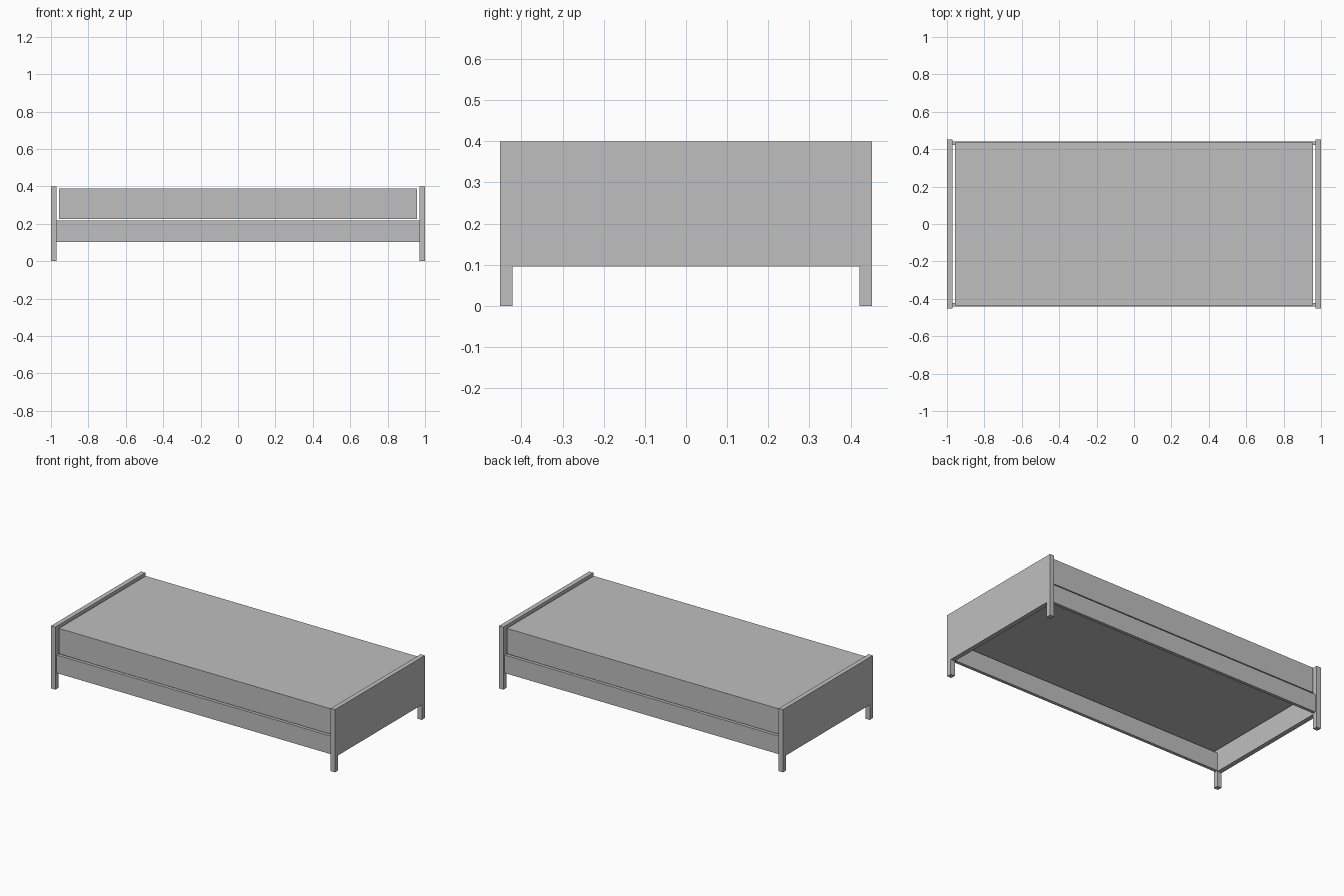
import bpy
import bmesh

if "Cube" in bpy.data.objects:
    bpy.data.objects.remove(bpy.data.objects["Cube"])

grey = bpy.data.materials.new("plain grey")
grey.diffuse_color = (0.52, 0.52, 0.52, 1)
grey.use_nodes = True
grey.node_tree.nodes["Principled BSDF"].inputs["Base Color"].default_value = grey.diffuse_color


def finish(name, bm):
    bmesh.ops.recalc_face_normals(bm, faces=bm.faces[:])
    mesh = bpy.data.meshes.new(name)
    bm.to_mesh(mesh)
    bm.free()
    mesh.materials.append(grey)
    obj = bpy.data.objects.new(name, mesh)
    bpy.context.collection.objects.link(obj)


def box(name, x, y, z):
    """Box from (min, max) pairs along each axis."""
    bm = bmesh.new()
    bmesh.ops.create_cube(bm, size=1)
    for v in bm.verts:
        v.co = [r[0] if c < 0 else r[1] for c, r in zip(v.co, (x, y, z))]
    finish(name, bm)


def end_board(name, x0, x1):
    """Solid panel with two short legs, cut from one profile."""
    w, leg, cut, top = 0.4525, 0.031, 0.096, 0.399
    profile = [(-w, 0), (-w + leg, 0), (-w + leg, cut), (w - leg, cut),
               (w - leg, 0), (w, 0), (w, top), (-w, top)]
    bm = bmesh.new()
    face = bm.faces.new([bm.verts.new((x0, y, z)) for y, z in profile])
    ext = bmesh.ops.extrude_face_region(bm, geom=[face])["geom"]
    moved = [g for g in ext if isinstance(g, bmesh.types.BMVert)]
    bmesh.ops.translate(bm, verts=moved, vec=(x1 - x0, 0, 0))
    finish(name, bm)


# Head and foot boards
end_board("headboard", -1.0, -0.97)
end_board("footboard", 0.97, 1.0)

# Side rails between the boards
box("front_rail", (-0.97, 0.97), (-0.442, -0.422), (0.102, 0.217))
box("back_rail", (-0.97, 0.97), (0.422, 0.442), (0.102, 0.217))

# Mattress, with a narrow gap all round
box("mattress", (-0.957, 0.957), (-0.437, 0.437), (0.226, 0.388))
